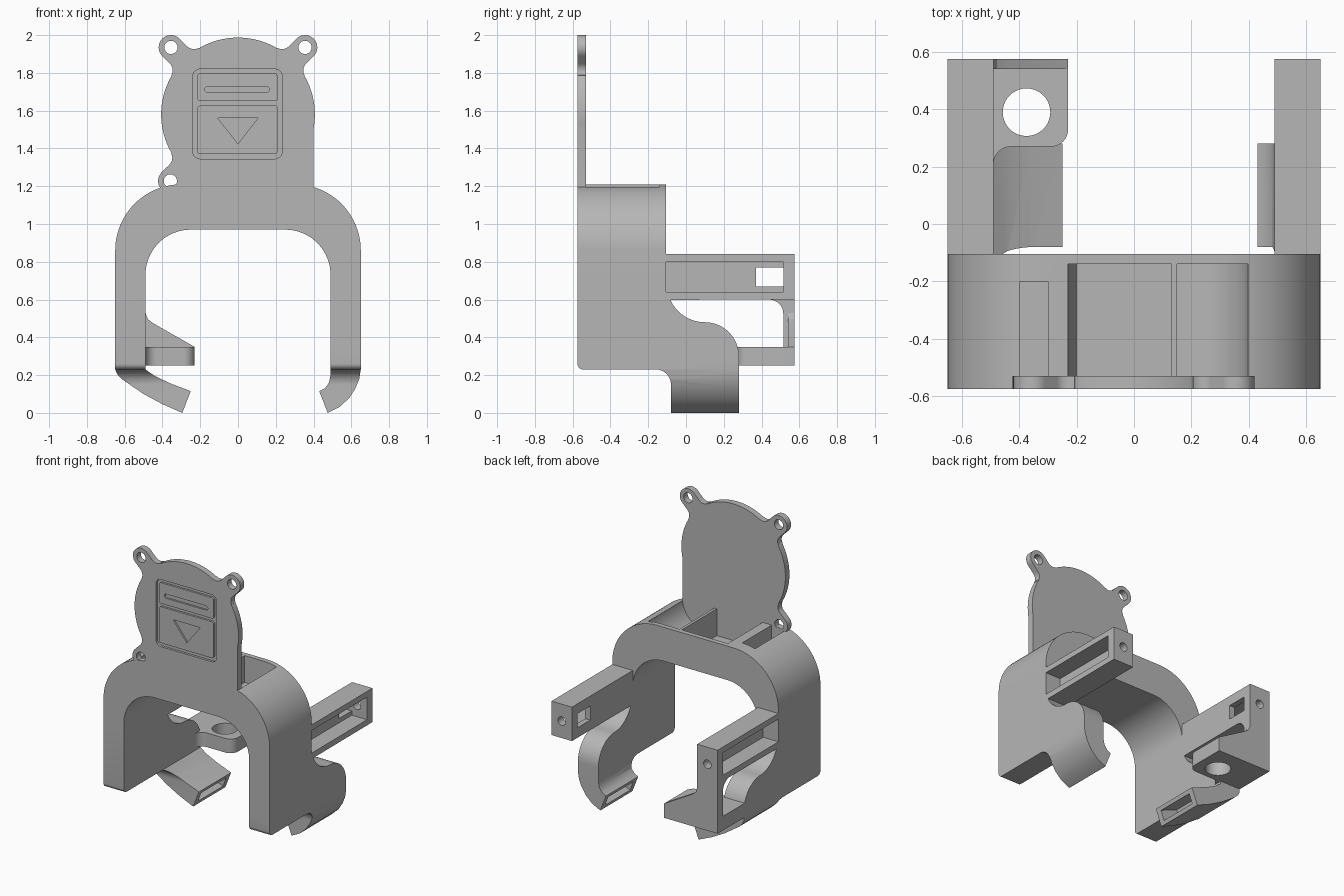
import bpy, bmesh
from math import cos, sin, radians
from mathutils import Vector

cube = bpy.data.objects.get("Cube")
if cube:
    bpy.data.objects.remove(cube, do_unlink=True)

grey = bpy.data.materials.new("plain grey")
grey.use_nodes = True
COLOR = (0.47, 0.47, 0.47, 1)
grey.diffuse_color = COLOR
grey.node_tree.nodes["Principled BSDF"].inputs["Base Color"].default_value = COLOR

FRONT, BACK = -0.575, 0.575
PLATE_BACK, BODY_BACK = -0.53, -0.105


def arc(cx, cy, r, a0, a1, n=16):
    return [(cx + r * cos(radians(a0 + (a1 - a0) * i / n)),
             cy + r * sin(radians(a0 + (a1 - a0) * i / n))) for i in range(n + 1)]


def rect(x0, x1, y0, y1):
    return [(x0, y0), (x1, y0), (x1, y1), (x0, y1)]


def rounded(x0, x1, y0, y1, r):
    return (arc(x1 - r, y1 - r, r, 0, 90, 6) + arc(x0 + r, y1 - r, r, 90, 180, 6)
            + arc(x0 + r, y0 + r, r, 180, 270, 6) + arc(x1 - r, y0 + r, r, 270, 360, 6))


def circle(cx, cy, r, n=32):
    return arc(cx, cy, r, 0, 360, n)[:-1]


def prism(name, pts, axis, a, b):
    """Extrude a 2D outline along an axis from a to b."""
    place = {"x": lambda p, t: (t, p[0], p[1]),
             "y": lambda p, t: (p[0], t, p[1]),
             "z": lambda p, t: (p[0], p[1], t)}[axis]
    bm = bmesh.new()
    face = bm.faces.new([bm.verts.new(place(p, a)) for p in pts])
    new = bmesh.ops.extrude_face_region(bm, geom=[face])["geom"]
    shift = Vector(place((0, 0), b - a))
    bmesh.ops.translate(bm, vec=shift, verts=[v for v in new if isinstance(v, bmesh.types.BMVert)])
    bmesh.ops.recalc_face_normals(bm, faces=bm.faces)
    mesh = bpy.data.meshes.new(name)
    bm.to_mesh(mesh)
    bm.free()
    mesh.materials.append(grey)
    obj = bpy.data.objects.new(name, mesh)
    bpy.context.collection.objects.link(obj)
    return obj


def combine(obj, other, op="DIFFERENCE"):
    mod = obj.modifiers.new("bool", "BOOLEAN")
    mod.object, mod.operation, mod.solver = other, op, "EXACT"
    bpy.context.view_layer.objects.active = obj
    bpy.ops.object.modifier_apply(modifier=mod.name)
    bpy.data.objects.remove(other, do_unlink=True)


def cut(obj, pts, axis, a, b):
    combine(obj, prism("cutter", pts, axis, a, b))


# Arched bridge with open compartments on top
outer = arc(0.30, 0.86, 0.35, 0, 90, 24) + arc(-0.30, 0.86, 0.35, 90, 180, 24)
inner = arc(-0.25, 0.73, 0.24, 180, 90, 20) + arc(0.25, 0.73, 0.24, 90, 0, 20)
arch = prism("arch", [(0.65, 0.7)] + outer + [(-0.65, 0.7), (-0.49, 0.7)] + inner
             + [(0.49, 0.7)], "y", FRONT, BODY_BACK)
cut(arch, rect(-0.40, -0.30, PLATE_BACK, -0.20), "z", 1.06, 1.4)
cut(arch, [(-0.23, 1.4), (-0.23, 1.2), (-0.20, 1.02), (0.13, 1.02), (0.13, 1.4)],
    "y", PLATE_BACK, -0.14)
cut(arch, [(0.15, 1.4), (0.15, 1.02)] + arc(0.20, 1.22, 0.20, 270, 360, 12) + [(0.40, 1.4)],
    "y", PLATE_BACK, -0.14)

# Legs: a front outline with hooked foot, trimmed by a side outline with arm
side = ([(FRONT, 0.7)] + arc(FRONT + 0.03, 0.26, 0.03, 180, 270, 6)
        + arc(-0.16, 0.15, 0.08, 90, 0) + [(-0.08, 0), (0.28, 0)]
        + arc(0.10, 0.30, 0.18, 0, 90) + arc(0.10, 0.68, 0.20, 270, 204)
        + [(BACK, 0.6), (BACK, 0.84), (BODY_BACK, 0.84), (BODY_BACK, 0.7)])
hooks = {
    "left": (1, [(0.65, 0.23), (0.642, 0.18), (0.622, 0.13), (0.59, 0.08), (0.54, 0.033),
                 (0.475, 0), (0.43, 0.115), (0.46, 0.13), (0.482, 0.16), (0.49, 0.20)], 0.06),
    "right": (-1, [(0.65, 0.23), (0.638, 0.203), (0.61, 0.175), (0.5, 0.1), (0.4, 0.046),
                   (0.295, 0), (0.25, 0.115), (0.36, 0.157), (0.44, 0.195), (0.49, 0.23)], 0.14),
}
for label, (s, foot, depth) in hooks.items():
    outline = [(s * x, z) for x, z in [(0.49, 0.84), (0.65, 0.84)] + foot]
    leg = prism(label + "_leg", outline, "y", FRONT, BACK)
    combine(leg, prism("trim", side, "x", -0.8, 0.8), "INTERSECT")
    # Slot in the foot tip
    p, q = Vector((s * foot[5][0], 0)), Vector((s * foot[6][0], foot[6][1]))
    mid, along = (p + q) / 2, (q - p).normalized() * 0.035
    inward = Vector((s * 0.93, 0.37))
    slot = [mid + along - inward * 0.05, mid - along - inward * 0.05,
            mid - along + inward * depth, mid + along + inward * depth]
    cut(leg, [tuple(v) for v in slot], "y", -0.04, 0.24)
    # Outer channel, window and screw hole of the arm
    cut(leg, rect(BODY_BACK, 0.515, 0.64, 0.80), "x", s * 0.53, s * 0.7)
    cut(leg, rect(0.37, 0.515, 0.67, 0.77), "x", s * 0.4, s * 0.6)
    cut(leg, circle(s * 0.57, 0.72, 0.03), "y", 0.5, 0.6)

# Shelf, post and gusset on the right arm
shelf_outline = ([(-0.65, BACK), (-0.65, 0.25), (-0.49, 0.21)]
                 + arc(-0.43, 0.21, 0.06, 180, 90, 8)
                 + arc(-0.29, 0.33, 0.06, 270, 360, 8) + [(-0.23, BACK)])
shelf = prism("shelf", shelf_outline, "z", 0.25, 0.35)
cut(shelf, circle(-0.375, 0.39, 0.083, 40), "z", 0.2, 0.4)
prism("post", [(0.515, 0.35), (BACK, 0.35), (BACK, 0.6), (0.44, 0.6)]
      + arc(0.44, 0.525, 0.075, 90, 0, 8), "x", -0.65, -0.49)
prism("gusset", [(-0.49, 0.35), (-0.23, 0.35), (-0.45, 0.475), (-0.478, 0.497), (-0.49, 0.53)],
      "y", 0.54, BACK)

# Round back plate with three screw ears
plate = prism("plate", circle(0, 1.58, 0.407, 96), "y", FRONT, PLATE_BACK)
combine(plate, prism("block", rect(-0.32, 0.40, 1.18, 1.58), "y", FRONT, PLATE_BACK), "UNION")
EAR = 0.502
for angle in (45, 135, 224.5):
    flank = arc(0.445, 0.115, 0.05, 194.6, 270, 8)
    local = ([(0.2, 0.1)] + flank + arc(EAR, 0, 0.065, 90, -90, 20)
             + [(u, -v) for u, v in reversed(flank)] + [(0.2, -0.1)])
    c, n = cos(radians(angle)), sin(radians(angle))
    ear = [(u * c - v * n, 1.58 + u * n + v * c) for u, v in local]
    combine(plate, prism("ear", ear, "y", FRONT, PLATE_BACK), "UNION")
    cut(plate, circle(EAR * c, 1.58 + EAR * n, 0.035), "y", -0.7, -0.4)

# Recessed emblem panel: frame groove, two fields, slot and triangle
cut(plate, rounded(-0.24, 0.235, 1.345, 1.82, 0.04), "y", -0.7, FRONT + 0.016)
upper = prism("upper_field", rounded(-0.215, 0.21, 1.65, 1.797, 0.015), "y", FRONT + 0.002, -0.555)
cut(upper, rounded(-0.175, 0.165, 1.697, 1.727, 0.014), "y", -0.7, FRONT + 0.014)
lower = prism("lower_field", rounded(-0.215, 0.21, 1.37, 1.627, 0.015), "y", FRONT + 0.002, -0.555)
cut(lower, [(-0.107, 1.56), (0.105, 1.56), (0, 1.425)], "y", -0.7, FRONT + 0.014)

# Smooth the curved walls, keep hard edges
for obj in bpy.context.collection.objects:
    if obj.type == "MESH" and grey.name in obj.data.materials:
        bpy.ops.object.select_all(action="DESELECT")
        obj.select_set(True)
        bpy.context.view_layer.objects.active = obj
        bpy.ops.object.shade_smooth_by_angle(angle=radians(30))
